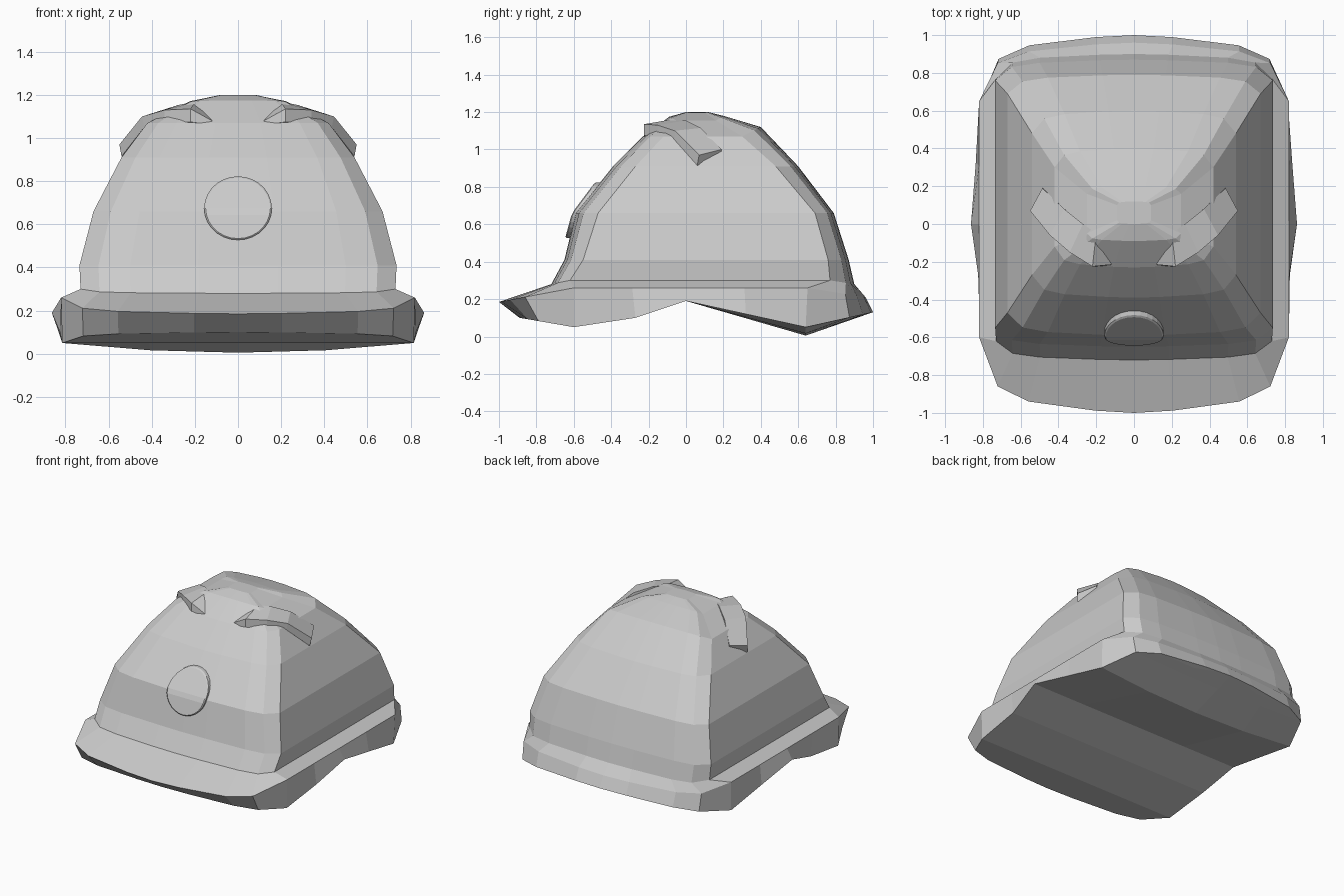
import bpy, bmesh, math

if "Cube" in bpy.data.objects:
    bpy.data.objects.remove(bpy.data.objects["Cube"])

grey = bpy.data.materials.new("light_grey")
grey.diffuse_color = (0.6, 0.6, 0.6, 1)
grey.use_nodes = True
grey.node_tree.nodes["Principled BSDF"].inputs["Base Color"].default_value = grey.diffuse_color

def make(name, bm):
    bmesh.ops.remove_doubles(bm, verts=bm.verts, dist=0.0005)
    bmesh.ops.recalc_face_normals(bm, faces=bm.faces)
    me = bpy.data.meshes.new(name)
    bm.to_mesh(me)
    bm.free()
    me.materials.append(grey)
    ob = bpy.data.objects.new(name, me)
    bpy.context.collection.objects.link(ob)
    return ob

# Rounded-end outline: (fraction of half width, fraction from end to corner)
ARC = [(0, 0), (.25, .03), (.68, .15), (.88, .35), (1, 1)]

def half_ring(hx, yf, ycf, ycb, yb, zf, zs, zb, side=None):
    """Right half outline from front centre to back centre."""
    front = [(hx * f, yf + (ycf - yf) * t, zf + (zs - zf) * t) for f, t in ARC]
    back = [(hx * f, yb + (ycb - yb) * t, zb + (zs - zb) * t) for f, t in reversed(ARC)]
    if side is None:
        side = [(hx, ycf + (ycb - ycf) * k, zs) for k in (.25, .48, .73)]
    return front + side + back

def full(half):
    return half + [(-x, y, z) for x, y, z in reversed(half[1:-1])]

def loft(bm, rings):
    vs = [[bm.verts.new(p) for p in full(r)] for r in rings]
    n = len(vs[0])
    for a, b in zip(vs, vs[1:]):
        for i in range(n):
            j = (i + 1) % n
            bm.faces.new((a[i], a[j], b[j], b[i]))
    return vs

# Dome shell
base = half_ring(.73, -.72, -.62, .77, .90, .28, .30, .28)
dome = [base,
        half_ring(.735, -.65, -.55, .76, .87, .41, .41, .41),
        half_ring(.67, -.59, -.47, .69, .79, .66, .66, .66),
        half_ring(.54, -.39, -.27, .48, .60, .91, .91, .91),
        half_ring(.42, -.23, -.12, .30, .40, 1.07, 1.07, 1.12),
        half_ring(.25, -.09, -.05, .16, .20, 1.175, 1.155, 1.18),
        half_ring(.09, .0, .02, .10, .12, 1.2, 1.198, 1.2)]
bm = bmesh.new()
vs = loft(bm, dome)
bm.faces.new(vs[-1])
make("dome_shell", bm)

# Brim with wavy lower edge and closed underside
upper = half_ring(.82, -1, -.6, .65, .96, .185, .26, .21)
lower = half_ring(.815, -.89, -.6, .64, 1.0, .10, .05, .13,
                  [(.825, -.27, .10), (.863, .0, .19), (.838, .32, .12)])
bm = bmesh.new()
loft(bm, [base, upper, lower])
def underside(p):
    x, y, z = p
    sag = .045 * max(0, min(y / .64, (1 - y) / .36))
    return [bm.verts.new((x * k, y, z - sag * (1 - k * k))) for k in (-1, -.5, 0, .5, 1)]
rows = [underside(p) for p in lower]
for a, b in zip(rows, rows[1:]):
    for i in range(4):
        bm.faces.new((a[i], a[i + 1], b[i + 1], b[i]))
bmesh.ops.remove_doubles(bm, verts=bm.verts, dist=0.0005)
bmesh.ops.dissolve_degenerate(bm, edges=bm.edges, dist=0.0005)
make("brim", bm)

# Curved ridges on the upper front corners:
# each section is outer top, outer bottom, inner bottom, inner top
SECTIONS = [
    [(.12, -.215, 1.08), (.12, -.22, 1.06), (.12, -.08, 1.04), (.12, -.08, 1.12)],
    [(.22, -.225, 1.135), (.22, -.225, 1.075), (.20, -.05, 1.04), (.20, -.05, 1.165)],
    [(.34, -.15, 1.13), (.34, -.15, 1.07), (.27, .0, 1.0), (.27, .0, 1.155)],
    [(.445, -.06, 1.10), (.435, -.06, 1.05), (.36, .08, .95), (.37, .08, 1.115)],
    [(.55, .07, .97), (.54, .06, .915), (.42, .17, .85), (.485, .19, 1.0)],
]
for sx, name in ((1, "ridge_right"), (-1, "ridge_left")):
    bm = bmesh.new()
    secs = [[bm.verts.new((sx * x, y, z)) for x, y, z in s] for s in SECTIONS]
    for a, b in zip(secs, secs[1:]):
        for i in range(4):
            j = (i + 1) % 4
            bm.faces.new((a[i], a[j], b[j], b[i]))
    bm.faces.new(secs[0])
    bm.faces.new(secs[-1])
    make(name, bm)

# Round front plate, bent to follow the dome
def front_y(z):
    return -.61 - .27 * (.66 - z) if z < .66 else -.61 + .75 * (z - .66)
bm = bmesh.new()
N = 28
def circle(r, dy):
    return [bm.verts.new((r * math.cos(t), front_y(.675 + r * .94 * math.sin(t)) + dy,
                          .675 + r * .94 * math.sin(t)))
            for t in (2 * math.pi * i / N for i in range(N))]
face, rim, back = circle(.15, 0), circle(.157, .006), circle(.157, .07)
for a, b in ((face, rim), (rim, back)):
    for i in range(N):
        j = (i + 1) % N
        bm.faces.new((a[i], a[j], b[j], b[i]))
for i in range(N // 4):  # horizontal strips across the disc
    for s in (1, -1):
        a, b = s * i, s * (i + 1)
        quad = [face[a % N], face[b % N], face[(N // 2 - b) % N], face[(N // 2 - a) % N]]
        bm.faces.new(list(dict.fromkeys(quad)))
make("front_plate", bm)
